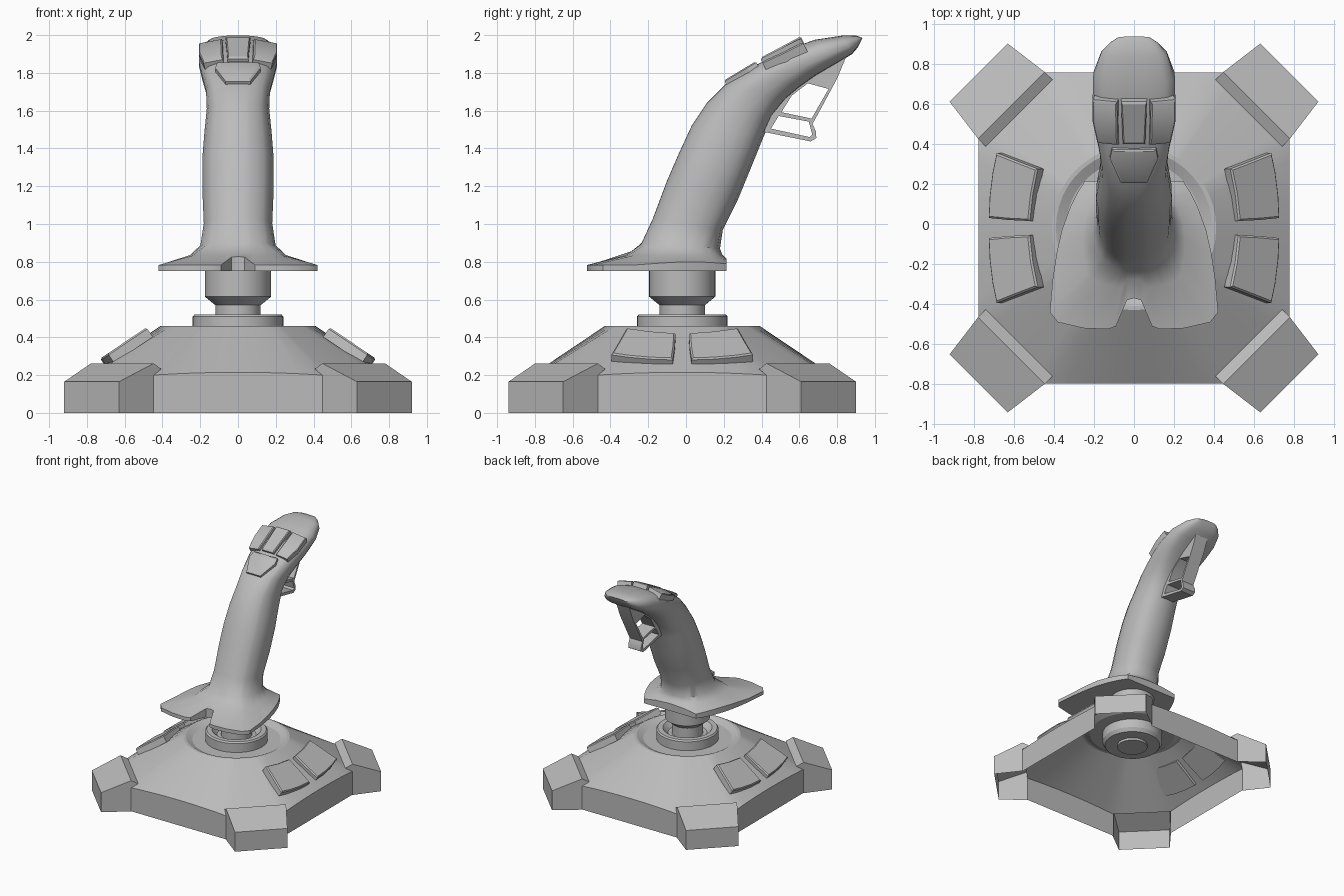
import bpy, bmesh, math
from mathutils import Vector, Matrix

cube = bpy.data.objects.get("Cube")
if cube:
    bpy.data.objects.remove(cube, do_unlink=True)

grey = bpy.data.materials.new("mid_grey")
grey.use_nodes = True
grey.diffuse_color = (0.5, 0.5, 0.5, 1)
grey.node_tree.nodes["Principled BSDF"].inputs["Base Color"].default_value = (0.5, 0.5, 0.5, 1)
CY = -0.02  # centre of the base in y


def finish(name, bm, angle=30):
    bmesh.ops.remove_doubles(bm, verts=bm.verts, dist=0.0001)
    bmesh.ops.recalc_face_normals(bm, faces=bm.faces)
    mesh = bpy.data.meshes.new(name)
    bm.to_mesh(mesh)
    bm.free()
    mesh.materials.append(grey)
    obj = bpy.data.objects.new(name, mesh)
    bpy.context.collection.objects.link(obj)
    bpy.ops.object.select_all(action='DESELECT')
    obj.select_set(True)
    bpy.context.view_layer.objects.active = obj
    bpy.ops.object.shade_smooth_by_angle(angle=math.radians(angle))
    return obj


def loft(name, rings, caps=(True, True), skip=lambda ring, i: False, angle=30):
    """Join closed rings of equal length into a skin."""
    bm = bmesh.new()
    rows = [[bm.verts.new(p) for p in ring] for ring in rings]
    n = len(rows[0])
    for r in range(len(rows) - 1):
        for i in range(n):
            if not skip(r, i):
                j = (i + 1) % n
                bm.faces.new((rows[r][i], rows[r][j], rows[r + 1][j], rows[r + 1][i]))
    for want, row in zip(caps, (rows[0], rows[-1])):
        if want:
            bm.faces.new(row)
    return finish(name, bm, angle)


def turned(name, profile, sides=40):
    """Lathe a (radius, z) profile about the base axis."""
    rings = [[(r * math.cos(a), CY + r * math.sin(a), z)
              for a in (math.tau * i / sides for i in range(sides))] for r, z in profile]
    return loft(name, rings)


def pad(name, outline, low, high, matrix, inset=0.9):
    """Raised key with a bevelled rim, built in a local plane."""
    mid = sum((Vector(p) for p in outline), Vector((0, 0))) / len(outline)
    levels = ((low, 1), (high * 0.75, 1), (high, inset))
    rings = [[matrix @ (mid + (Vector(p) - mid) * s).to_3d() + matrix.to_3x3() @ Vector((0, 0, h))
              for p in outline] for h, s in levels]
    return loft(name, rings)


# Base shell: eight-sided skirt rising to a round, recessed deck
a, b, steps = 0.775, 0.45, 8
corners = [(a, -b), (a, b), (b, a), (-b, a), (-a, b), (-a, -b), (-b, -a), (b, -a)]
outline = []
for k, p in enumerate(corners):
    q = corners[(k + 1) % 8]
    outline += [Vector(p).lerp(Vector(q), s / steps) for s in range(steps)]


def rim(i):
    f = (i % steps) / steps
    return 0.2 + (0.06 * f * (1 - f) if (i // steps) % 2 == 0 else 0)


def deck(r, z):
    return [(p.x / p.length * r, p.y / p.length * r + CY, z) for p in outline]


skirt = [(p.x, p.y + CY, 0) for p in outline]
skirt_top = [(p.x, p.y + CY, rim(i)) for i, p in enumerate(outline)]
loft("base_shell", [skirt, skirt_top, deck(0.41, 0.46), deck(0.39, 0.46), deck(0.34, 0.435), deck(0.2, 0.435)],
     caps=(False, False), skip=lambda r, i: r == 0 and (i // steps) % 2 == 1, angle=25)

# Hollow corner feet
foot_profile = [(1.096, 0, 0.205), (1.096, 0.165, 0.205), (0.866, 0.262, 0.235),
                (0.81, 0.232, 0.235), (0.866, 0.2, 0.235), (0.866, 0, 0.235)]
for label, turn in (("back_left", 45), ("back_right", 135), ("front_right", 225), ("front_left", 315)):
    bm = bmesh.new()
    spin = Matrix.Translation((0, CY, 0)) @ Matrix.Rotation(math.radians(turn), 4, 'Z')
    sides = [[bm.verts.new(spin @ Vector((r, s * w, z))) for r, z, w in foot_profile] for s in (-1, 1)]
    for k in range(3):
        bm.faces.new((sides[0][k], sides[0][k + 1], sides[1][k + 1], sides[1][k]))
    for side in sides:
        bm.faces.new(side)
    finish(label + "_foot", bm)

# Collar and pivot stem
turned("collar", [(0.13, 0.33), (0.22, 0.33), (0.24, 0.36), (0.24, 0.51), (0.23, 0.522),
                  (0.19, 0.522), (0.15, 0.48)])
turned("pivot_stem", [(0.12, 0.31), (0.12, 0.57), (0.175, 0.615), (0.175, 0.77)])

# Four keys on the sloping sides of the base
key_half = [(0.505, 0.035), (0.61, 0.04), (0.71, 0.05), (0.705, 0.16), (0.69, 0.28),
            (0.67, 0.375), (0.57, 0.335), (0.465, 0.295), (0.49, 0.17)]
fall = math.atan2(0.245, 0.365)
for sx, side in ((1, "left"), (-1, "right")):
    for sy, end in ((1, "back"), (-1, "front")):
        slope = Matrix.Translation((sx * 0.41, CY, 0.46)) @ Matrix.Rotation(sx * fall, 4, 'Y')
        pts = [(sx * (x - 0.41) / math.cos(fall), sy * y) for x, y in key_half]
        pad(f"{end}_{side}_key", pts, -0.025, 0.035, slope, 0.94)

# Hand rest plate flowing into the grip and head
half = [(0, -0.37), (0.035, -0.38), (0.09, -0.51), (0.13, -0.525), (0.25, -0.52), (0.38, -0.49),
        (0.42, -0.44), (0.405, -0.27), (0.385, -0.14), (0.36, -0.03), (0.32, 0.08), (0.28, 0.16),
        (0.245, 0.215), (0.13, 0.215), (0, 0.215)]
plate = [Vector(p) for p in half + [(-x, y) for x, y in half[-2:0:-1]]]
angles = [math.atan2(p.x, -(p.y + 0.1)) for p in plate]
# Each section: front y, z, back y, z, half width
sections = [(-0.235, 0.90, 0.18, 0.87, 0.2), (-0.175, 1.03, 0.195, 0.97, 0.182),
            (-0.10, 1.23, 0.275, 1.13, 0.19), (-0.035, 1.38, 0.345, 1.30, 0.19),
            (0.03, 1.52, 0.41, 1.46, 0.178), (0.11, 1.64, 0.46, 1.57, 0.166),
            (0.21, 1.74, 0.53, 1.66, 0.17), (0.34, 1.825, 0.60, 1.72, 0.19),
            (0.50, 1.91, 0.69, 1.785, 0.208), (0.68, 1.975, 0.80, 1.85, 0.205),
            (0.83, 1.998, 0.88, 1.90, 0.165), (0.90, 1.998, 0.91, 1.935, 0.12),
            (0.935, 1.985, 0.925, 1.965, 0.08)]


def soft(v, power):
    return math.copysign(abs(v) ** power, v)


def section(y0, z0, y1, z1, w):
    power = 0.88 if z0 < 1.7 else 0.75
    ring = []
    for t in angles:
        c = (1 - soft(math.cos(t), power)) / 2
        ring.append(Vector((w * soft(math.sin(t), power), y0 + (y1 - y0) * c, z0 + (z1 - z0) * c)))
    return ring


grip = [section(*s) for s in sections]
under = [Vector((p.x, p.y, 0.752)) for p in plate]
edge = [Vector((p.x, p.y, 0.783 + 0.3 * max(0, 0.42 - math.hypot(p.x, p.y + 0.1)))) for p in plate]
flare = []
for e, g in zip(edge, grip[0]):
    m = e.lerp(g, 0.7)
    m.z = e.z + (g.z - e.z) * 0.45
    flare.append(m)
loft("grip_and_hand_rest", [under, edge, flare] + grip, angle=40)


# Thumb controls on the head
def on_head(x, y, z, pitch, roll=0):
    return (Matrix.Translation((x, y, z)) @ Matrix.Rotation(math.radians(pitch), 4, 'X')
            @ Matrix.Rotation(math.radians(roll), 4, 'Y'))


pad("thumb_button", [(-0.065, -0.1), (0.065, -0.1), (0.12, 0.04), (0.11, 0.095), (-0.11, 0.095), (-0.12, 0.04)],
    -0.05, 0.025, on_head(0, 0.3, 1.79, 31))
pad("centre_rocker", [(-0.055, -0.12), (0.055, -0.12), (0.065, 0.12), (-0.065, 0.12)],
    -0.05, 0.03, on_head(0, 0.515, 1.91, 28))
for sx, side in ((1, "left"), (-1, "right")):
    pts = [(sx * x, y) for x, y in ((-0.06, -0.12), (0.045, -0.12), (0.07, 0), (0.07, 0.12), (-0.055, 0.12))]
    pad(side + "_thumb_panel", pts, -0.05, 0.022, on_head(sx * 0.135, 0.515, 1.90, 27, sx * 12))

# Trigger frame with two openings, cut as a flat profile and thickened
loops = [[(0.40, 1.49), (0.66, 1.437), (0.69, 1.455), (0.688, 1.49), (0.67, 1.53), (0.73, 1.64),
          (0.80, 1.77), (0.85, 1.89), (0.72, 1.86), (0.50, 1.66)],
         [(0.505, 1.592), (0.665, 1.558), (0.70, 1.62), (0.755, 1.715), (0.645, 1.745), (0.56, 1.68)],
         [(0.45, 1.505), (0.655, 1.46), (0.668, 1.475), (0.65, 1.542), (0.49, 1.572)]]
curve = bpy.data.curves.new("trigger_profile", 'CURVE')
curve.dimensions, curve.fill_mode, curve.extrude = '2D', 'BOTH', 0.06
for loop in loops:
    spline = curve.splines.new('POLY')
    spline.points.add(len(loop) - 1)
    spline.use_cyclic_u = True
    for point, (y, z) in zip(spline.points, loop):
        point.co = (y, z, 0, 1)
holder = bpy.data.objects.new("trigger_profile", curve)
bpy.context.collection.objects.link(holder)
bpy.context.view_layer.update()
bm = bmesh.new()
bm.from_mesh(holder.to_mesh())
bm.transform(Matrix(((0, 0, 1, 0), (1, 0, 0, 0), (0, 1, 0, 0), (0, 0, 0, 1))))
holder.to_mesh_clear()
bpy.data.objects.remove(holder, do_unlink=True)
finish("trigger", bm)
